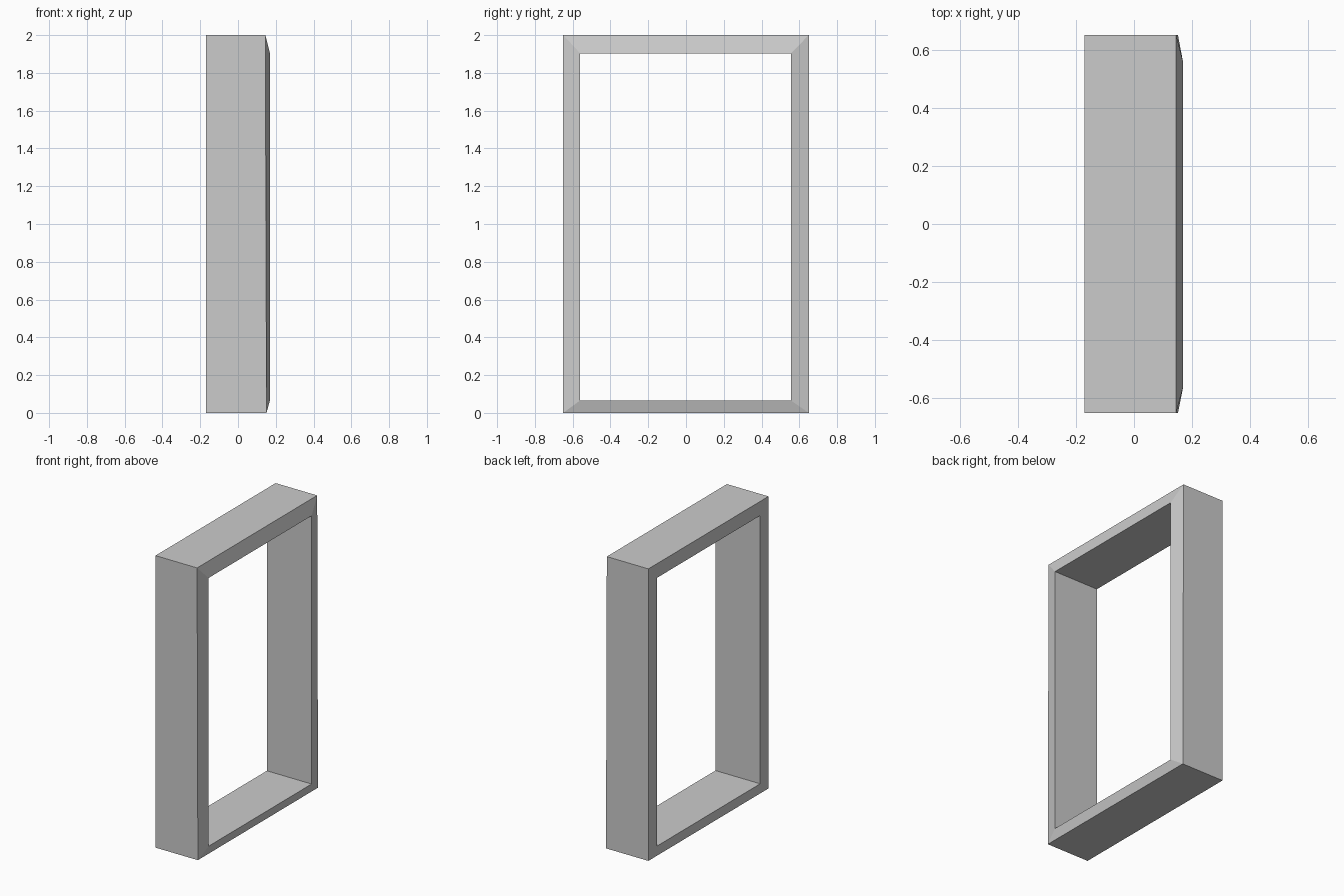
import bpy
import bmesh

if "Cube" in bpy.data.objects:
    bpy.data.objects.remove(bpy.data.objects["Cube"])

BACK, FRONT = -0.17, 0.169


def ring(bm, y0, y1, z0, z1, x_low, x_high):
    """Rectangular loop of four vertices facing along x."""
    corners = [(x_low, y0, z0), (x_low, y1, z0), (x_high, y1, z1), (x_high, y0, z1)]
    return [bm.verts.new(c) for c in corners]


bm = bmesh.new()
outer = (-0.65, 0.65, 0.0, 2.0)
inner = (-0.56, 0.555, 0.066, 1.903)

# Cross-section loops: flat back, outer walls, sloped front face, inner walls
loops = [
    ring(bm, *outer, BACK, BACK),
    ring(bm, *outer, 0.151, 0.145),
    ring(bm, *inner, FRONT, FRONT),
    ring(bm, *inner, BACK, BACK),
]
for i, a in enumerate(loops):
    b = loops[(i + 1) % 4]
    for j in range(4):
        k = (j + 1) % 4
        bm.faces.new((a[j], a[k], b[k], b[j]))
bmesh.ops.recalc_face_normals(bm, faces=bm.faces)

# Open rectangular frame
mesh = bpy.data.meshes.new("window_frame")
bm.to_mesh(mesh)
bm.free()
frame = bpy.data.objects.new("window_frame", mesh)
bpy.context.collection.objects.link(frame)
